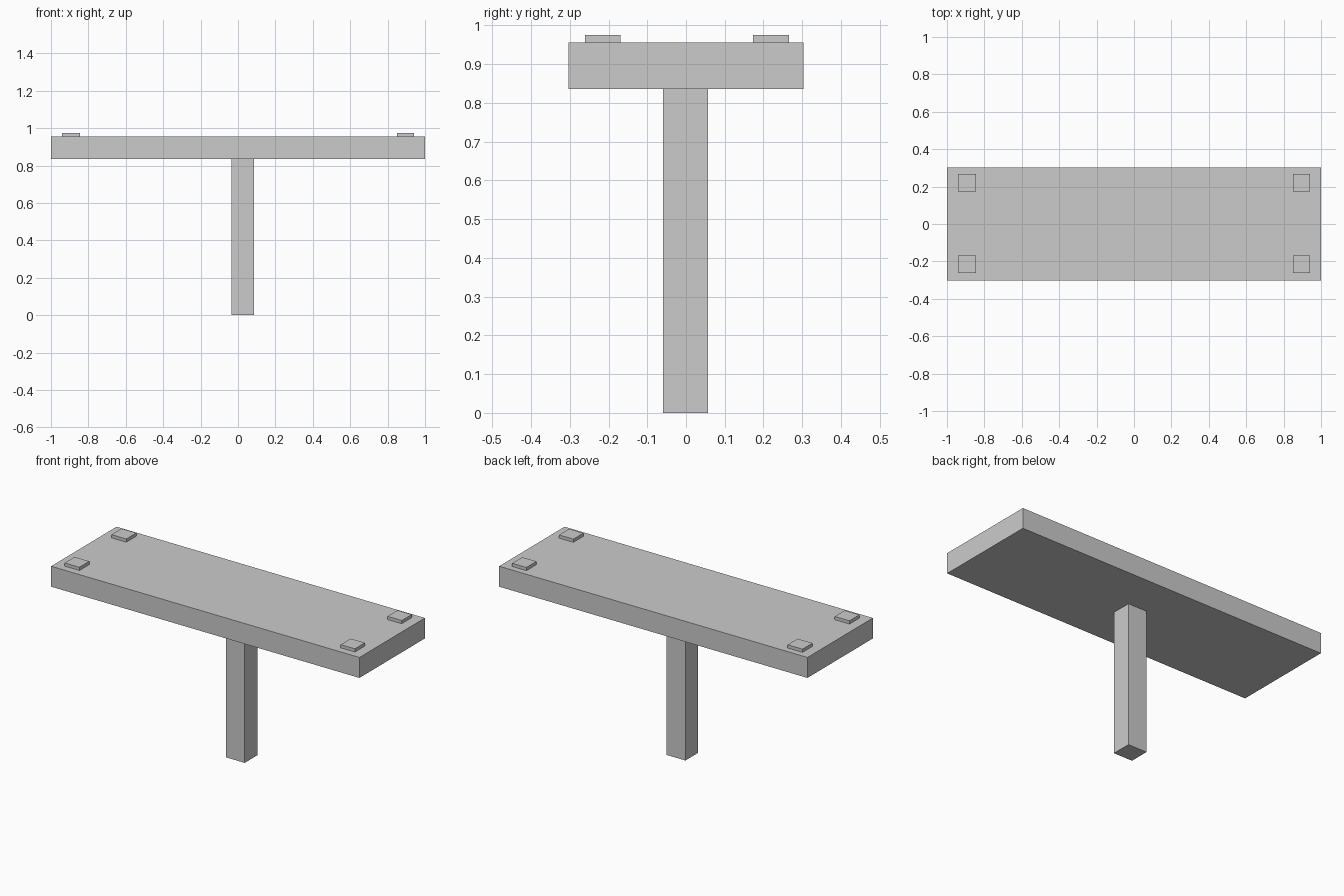
import bpy

if "Cube" in bpy.data.objects:
    bpy.data.objects.remove(bpy.data.objects["Cube"])


def box(name, x, y, z):
    """Box spanning the given (min, max) ranges."""
    spans = (x, y, z)
    bpy.ops.mesh.primitive_cube_add(size=1, location=[(a + b) / 2 for a, b in spans])
    obj = bpy.context.object
    obj.name = name
    obj.scale = [b - a for a, b in spans]
    bpy.ops.object.transform_apply(location=False, rotation=False, scale=True)
    return obj


SLAB_BOTTOM, SLAB_TOP, PAD_TOP = 0.836, 0.956, 0.975

# Flat slab and its slightly off-centre support post
box("top_slab", (-1, 1), (-0.303, 0.303), (SLAB_BOTTOM, SLAB_TOP))
box("support_post", (-0.036, 0.085), (-0.059, 0.057), (0, SLAB_BOTTOM))

# Thin square pads near the four corners
for side, x in (("left", (-0.942, -0.846)), ("right", (0.849, 0.941))):
    for end, y in (("front", (-0.261, -0.169)), ("back", (0.173, 0.266))):
        box(f"{end}_{side}_pad", x, y, (SLAB_TOP, PAD_TOP))
